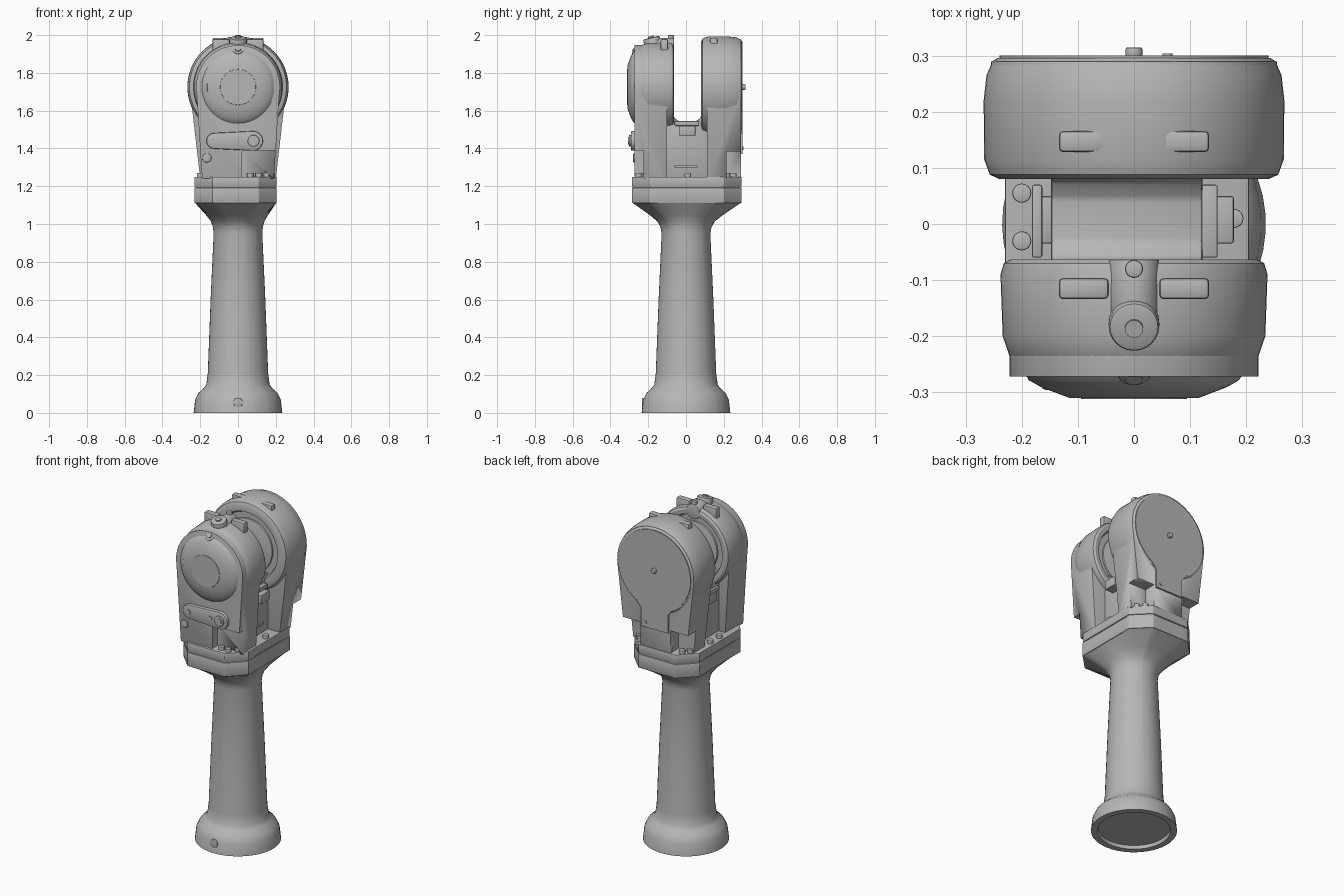
import bpy, bmesh, math
from mathutils import Vector, Matrix

cube = bpy.data.objects.get("Cube")
if cube:
    bpy.data.objects.remove(cube, do_unlink=True)

grey = bpy.data.materials.new("machine_grey")
grey.use_nodes = True
COLOUR = (0.47, 0.47, 0.47, 1)
grey.diffuse_color = COLOUR
for node in grey.node_tree.nodes:
    if node.type == 'BSDF_PRINCIPLED':
        node.inputs["Base Color"].default_value = COLOUR

AXIS_Z = 1.725   # height of the joint axis
DECK = 1.25      # top of the flange


def finish(bm, name, bevel=0.0, segments=2, angle=35):
    bmesh.ops.recalc_face_normals(bm, faces=bm.faces)
    mesh = bpy.data.meshes.new(name)
    bm.to_mesh(mesh)
    bm.free()
    mesh.materials.append(grey)
    ob = bpy.data.objects.new(name, mesh)
    bpy.context.collection.objects.link(ob)
    bpy.ops.object.select_all(action='DESELECT')
    ob.select_set(True)
    bpy.context.view_layer.objects.active = ob
    if bevel:
        mod = ob.modifiers.new("bevel", 'BEVEL')
        mod.width, mod.segments, mod.limit_method = bevel, segments, 'ANGLE'
        bpy.ops.object.modifier_apply(modifier=mod.name)
    bpy.ops.object.shade_smooth_by_angle(angle=math.radians(angle))
    return ob


def loft(name, rings, **kw):
    """Skin a list of equal-length closed rings and cap both ends."""
    bm = bmesh.new()
    loops = [[bm.verts.new(p) for p in ring] for ring in rings]
    for a, b in zip(loops, loops[1:]):
        for i in range(len(a)):
            j = (i + 1) % len(a)
            bm.faces.new((a[i], a[j], b[j], b[i]))
    bm.faces.new(loops[0])
    bm.faces.new(loops[-1])
    return finish(bm, name, **kw)


def circle(r, n=64):
    return [(r * math.cos(2 * math.pi * i / n), r * math.sin(2 * math.pi * i / n))
            for i in range(n)]


def turned(name, profile, centre_z=AXIS_Z, **kw):
    """Solid of revolution about the y direction; profile is (radius, y)."""
    rings = [[(x, y, centre_z + z) for x, z in circle(r)] for r, y in profile]
    return loft(name, rings, **kw)


def slab(name, outline, y0, y1, **kw):
    """Extrude an (x, z) outline along y."""
    return loft(name, [[(x, y, z) for x, z in outline] for y in (y0, y1)], **kw)


def box(name, lo, hi, **kw):
    outline = [(lo[0], lo[2]), (hi[0], lo[2]), (hi[0], hi[2]), (lo[0], hi[2])]
    return slab(name, outline, lo[1], hi[1], **kw)


def rod(name, start, direction, length, r, bevel=0.004, n=24):
    rot = Vector((0, 0, 1)).rotation_difference(Vector(direction)).to_matrix().to_4x4()
    m = Matrix.Translation(start) @ rot
    rings = [[m @ Vector((x, y, z)) for x, y in circle(r, n)] for z in (0, length)]
    return loft(name, rings, bevel=bevel)


def cut(ob, lo, hi):
    cutter = box("cutter", lo, hi)
    cutter.hide_render = True
    bpy.context.view_layer.objects.active = ob
    mod = ob.modifiers.new("cut", 'BOOLEAN')
    mod.operation, mod.solver, mod.object = 'DIFFERENCE', 'EXACT', cutter
    bpy.ops.object.modifier_apply(modifier=mod.name)
    bpy.data.objects.remove(cutter, do_unlink=True)


def teardrop(r, w, bottom=DECK - 0.01):
    arc = [math.radians(a) for a in range(-10, 191, 8)]
    pts = [(r * math.cos(a), AXIS_Z + r * math.sin(a)) for a in arc]
    return pts + [(-r * 0.985, AXIS_Z - r * 0.17), (-w, bottom), (w, bottom)]


# Flange plan: a rectangle with cut corners, sampled by angle
X0, X1, Y0, Y1, C = -0.23, 0.205, -0.287, 0.295, 0.095
plan = [(X1, Y0 + C), (X1, Y1 - C), (X1 - C, Y1), (X0 + C, Y1),
        (X0, Y1 - C), (X0, Y0 + C), (X0 + C, Y0), (X1 - C, Y0)]
angles = sorted([math.atan2(y, x) for x, y in plan]
                + [math.radians(a + 0.5) for a in range(-180, 180, 8)])


def plan_radius(a):
    best = 9.0
    for (ax, ay), (bx, by) in zip(plan, plan[1:] + plan[:1]):
        nx, ny = by - ay, ax - bx
        d = nx * math.cos(a) + ny * math.sin(a)
        if d > 1e-6:
            best = min(best, (nx * ax + ny * ay) / d)
    return best


def section(z, r, blend=0.0, grow=0.0):
    ring = []
    for a in angles:
        rad = r * (1 - blend) + (plan_radius(a) + grow) * blend
        ring.append((rad * math.cos(a), rad * math.sin(a), z))
    return ring


# Foot, column and flare, with a shallow recess underneath
stations = [(0.02, 0.195), (0.0, 0.2), (0.0, 0.235), (0.07, 0.227), (0.105, 0.21),
            (0.13, 0.182), (0.15, 0.168), (0.21, 0.16), (0.6, 0.145), (0.95, 0.129)]
flare = [(0.985, 0.04), (1.015, 0.15), (1.05, 0.42), (1.115, 1.0)]
loft("column", [section(z, r) for z, r in stations]
     + [section(z, 0.129, b) for z, b in flare], angle=30)
rod("foot_plug", (0, -0.215, 0.055), (0, -1, 0), 0.018, 0.025)

# Flange in two layers with a seam
loft("flange_lower", [section(z, 0, 1) for z in (1.11, 1.192)], bevel=0.004)
loft("flange_seam", [section(z, 0, 1, -0.006) for z in (1.19, 1.2)])
loft("flange_upper", [section(z, 0, 1, -0.001) for z in (1.198, DECK)], bevel=0.004)

# Front fork: lower body with a bolt recess, then the domed joint housing
front_body = slab("front_fork_body", teardrop(0.222, 0.19), -0.1, -0.272, bevel=0.015)
cut(front_body, (0.02, -0.4, 1.2), (0.3, -0.225, 1.39))
turned("front_housing", [(0.185, -0.09), (0.195, -0.065), (0.22, -0.063), (0.232, -0.07),
                         (0.238, -0.09), (0.234, -0.2), (0.222, -0.235), (0.186, -0.279),
                         (0.165, -0.291), (0.115, -0.31)], angle=30)
turned("front_cover_disc", [(0.096, -0.305), (0.094, -0.312)])
turned("front_inner_hub", [(0.15, -0.095), (0.15, -0.08)], bevel=0.004)

# Back fork: lower body with corner notches, then the drum housing
back_body = slab("back_fork_body", teardrop(0.255, 0.2), 0.11, 0.29, bevel=0.012)
for lo_x, hi_x in ((-0.3, -0.1), (0.1, 0.3)):
    cut(back_body, (lo_x, 0.215, 1.2), (hi_x, 0.4, 1.385))
turned("back_housing", [(0.195, 0.105), (0.205, 0.082), (0.24, 0.08), (0.257, 0.088),
                        (0.267, 0.115), (0.268, 0.22), (0.263, 0.265), (0.252, 0.29),
                        (0.243, 0.296)], angle=30)
turned("back_inner_hub", [(0.16, 0.11), (0.16, 0.095)], bevel=0.004)
turned("back_cover_disc", [(0.24, 0.294), (0.24, 0.3)])
slab("back_cover_tail", [(-0.13, 1.53), (-0.09, 1.48), (-0.09, 1.37),
                         (0.09, 1.37), (0.09, 1.48), (0.13, 1.53)], 0.28, 0.3)
rod("back_pin", (0, 0.295, AXIS_Z), (0, 1, 0), 0.02, 0.015)
rod("tail_screw", (0.06, 0.298, 1.4), (0, 1, 0), 0.006, 0.009, bevel=0)

# Saddle joining the forks
saddle = [(-0.15, DECK - 0.01), (-0.16, 1.42), (-0.13, 1.58), (-0.075, 1.6), (-0.06, 1.56),
          (-0.03, 1.54), (0.045, 1.54), (0.075, 1.56), (0.09, 1.6), (0.13, 1.58),
          (0.15, 1.42), (0.14, DECK - 0.01)]
loft("saddle", [[(x, y, z) for y, z in saddle] for x in (-0.148, 0.122)], bevel=0.006)

# Connector blocks on each end of the saddle
for side, inner, outer in (("right", -0.145, -0.182), ("left", 0.12, 0.178)):
    a, b = sorted((inner, outer))
    box(side + "_connector", (a, -0.035, 1.465), (b, 0.05, 1.52), bevel=0.005)
    box(side + "_connector_cap", (a, -0.06, 1.52), ((a + b) / 2, 0.07, 1.545), bevel=0.004)
box("saddle_ledge", (0.11, -0.06, 1.3), (0.13, 0.06, 1.312))

# Lugs on top of both housings
for name, y, top in (("front_lug", -0.115, 1.98), ("back_lug", 0.147, 1.986)):
    for s in (-1, 1):
        inner, outer = s * 0.045, s * 0.134
        a, b = min(inner, outer), max(inner, outer)
        box(name + ("_left" if s > 0 else "_right"), (a, y - 0.019, 1.9),
            (b, y + 0.019, top), bevel=0.008)

# Port cluster on the front housing
rod("top_boss", (0, -0.063, 1.94), (0, -1, 0), 0.115, 0.045)
rod("top_cap", (0, -0.08, 1.975), (0, 0, 1), 0.025, 0.016)
rod("tilted_port", (0, -0.16, 1.89), (0, -0.25, 1), 0.1, 0.045, bevel=0.008)
rod("tilted_port_plug", (0, -0.185, 1.985), (0, -0.25, 1), 0.01, 0.016, bevel=0)
rod("front_port", (0, -0.24, 1.9), (0, -1, 0.75), 0.04, 0.028)
rod("front_port_plug", (0, -0.27, 1.923), (0, -1, 0.75), 0.01, 0.015, bevel=0)
box("front_side_tab", (-0.165, -0.296, 1.7), (-0.125, -0.27, 1.75), bevel=0.008)

# Front nameplate-style bracket with ring and screws
stadium = []
for cx, r, start in ((0.08, 0.052, -90), (-0.125, 0.042, 90)):
    for k in range(13):
        t = math.radians(start + 15 * k)
        stadium.append((cx + r * math.cos(t), 1.44 + r * math.sin(t)))
slab("front_bracket", stadium, -0.26, -0.292, bevel=0.006)
rod("bracket_ring", (0.082, -0.29, 1.44), (0, -1, 0), 0.012, 0.031)
rod("bracket_ring_core", (0.082, -0.3, 1.44), (0, -1, 0), 0.006, 0.02, bevel=0)
for x in (-0.125, 0.02):
    rod("bracket_screw", (x, -0.288, 1.44), (0, -1, 0), 0.008, 0.013, bevel=0)
rod("front_body_plug", (-0.165, -0.268, 1.35), (0, -1, 0), 0.012, 0.024)

# Flange bolts
bolts = [(-0.2, 0.055), (-0.2, -0.03), (0.178, 0.01), (0.065, -0.25), (0.11, -0.25),
         (0.15, -0.215), (0.13, 0.25), (0.16, 0.215), (-0.15, 0.25), (-0.18, 0.215)]
for x, y in bolts:
    rod("flange_bolt", (x, y, DECK - 0.01), (0, 0, 1), 0.03, 0.017, bevel=0.003)
